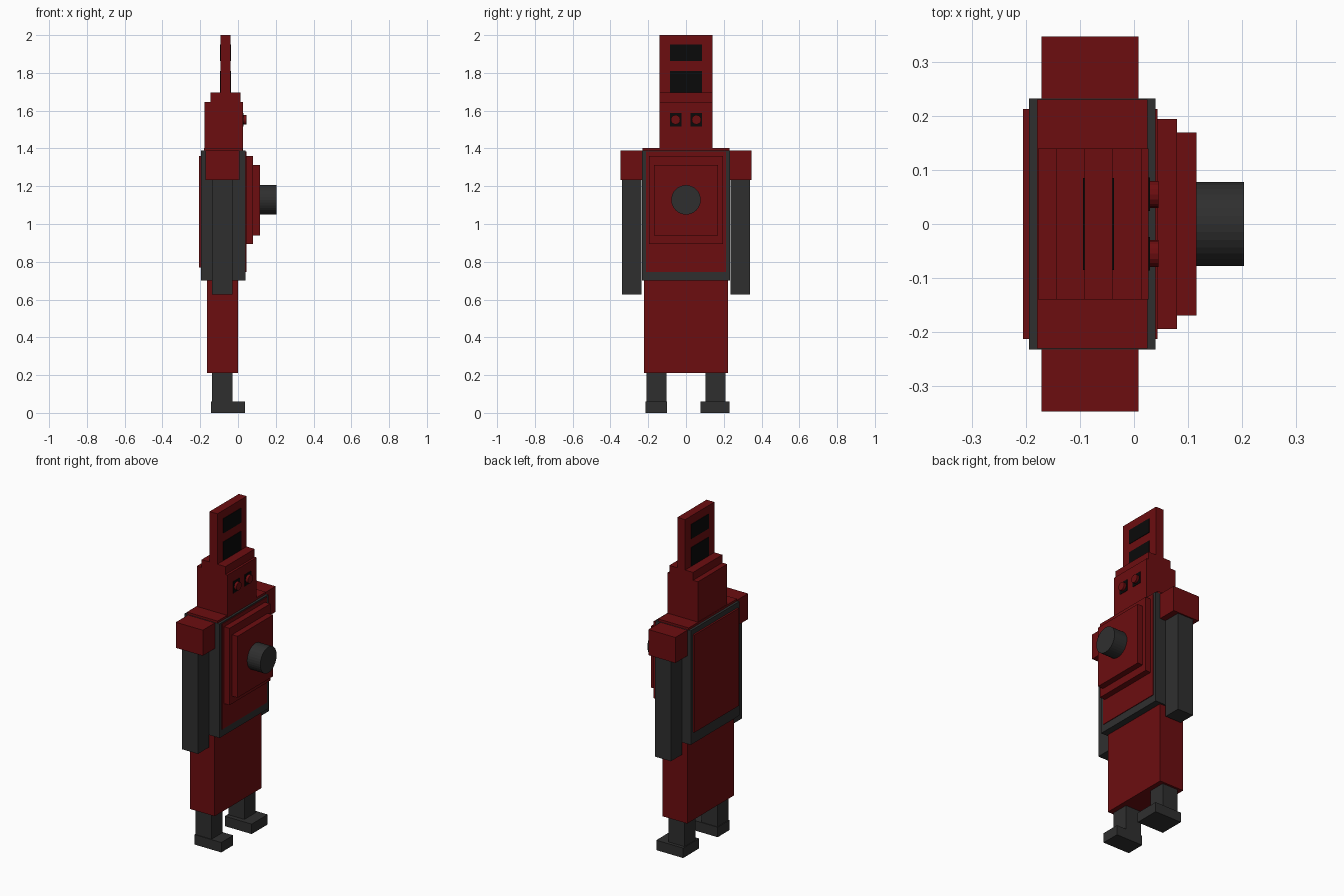
import bpy
import math

cube = bpy.data.objects.get("Cube")
if cube:
    bpy.data.objects.remove(cube, do_unlink=True)


def material(name, colour):
    m = bpy.data.materials.new(name)
    m.use_nodes = True
    m.diffuse_color = (*colour, 1)
    bsdf = next(n for n in m.node_tree.nodes if n.type == "BSDF_PRINCIPLED")
    bsdf.inputs["Base Color"].default_value = (*colour, 1)
    bsdf.inputs["Roughness"].default_value = 0.7
    return m


RED = material("dark red", (0.15, 0.004, 0.005))
GREY = material("charcoal grey", (0.028, 0.028, 0.028))
BLACK = material("black", (0.003, 0.003, 0.003))


def finish(name, mat):
    ob = bpy.context.object
    ob.name = name
    ob.data.materials.append(mat)
    bpy.ops.object.transform_apply(location=False, rotation=True, scale=True)
    return ob


def box(name, mat, x, y, z):
    """Box spanning the given (low, high) ranges."""
    spans = (x, y, z)
    bpy.ops.mesh.primitive_cube_add(size=1, location=[sum(s) / 2 for s in spans])
    bpy.context.object.scale = [s[1] - s[0] for s in spans]
    return finish(name, mat)


def rod(name, mat, radius, x, y, z, sides=32):
    """Cylinder lying along x."""
    bpy.ops.mesh.primitive_cylinder_add(
        vertices=sides, radius=radius, depth=x[1] - x[0],
        location=(sum(x) / 2, y, z), rotation=(0, math.pi / 2, 0))
    return finish(name, mat)


def sided(side, low, high):
    """Range mirrored to one side of the body."""
    return tuple(sorted((side * low, side * high)))


# Torso with its red cap and plates
box("torso", GREY, (-0.195, 0.04), (-0.233, 0.233), (0.70, 1.39))
box("torso_cap", RED, (-0.18, 0.025), (-0.231, 0.231), (1.38, 1.403))
box("chest_plate", RED, (0.03, 0.044), (-0.213, 0.213), (0.745, 1.383))
box("back_plate", RED, (-0.206, -0.19), (-0.213, 0.213), (0.77, 1.36))

# Stepped chest panels and barrel
box("chest_panel_lower", RED, (0.04, 0.08), (-0.195, 0.195), (0.895, 1.36))
box("chest_panel_upper", RED, (0.08, 0.116), (-0.17, 0.17), (0.94, 1.312))
rod("chest_barrel", GREY, 0.078, (0.11, 0.204), 0, 1.128)

# Lower body
box("lower_body", RED, (-0.165, 0.0), (-0.223, 0.223), (0.212, 0.70))

# Head, brow step and tall fin
box("head", RED, (-0.178, 0.027), (-0.14, 0.14), (1.39, 1.647))
box("head_step", RED, (-0.145, 0.014), (-0.14, 0.14), (1.647, 1.695))
box("head_fin", RED, (-0.092, -0.04), (-0.14, 0.14), (1.695, 2.0))

# Dark windows on both faces of the fin
for face, x in (("front", (-0.042, -0.037)), ("back", (-0.095, -0.09))):
    box("fin_window_upper_" + face, BLACK, x, (-0.085, 0.085), (1.862, 1.95))
    box("fin_window_lower_" + face, BLACK, x, (-0.085, 0.085), (1.697, 1.81))

# Paired parts: eyes, shoulders, arms, legs and feet
for label, side, foot in (("near", -1, (0.10, 0.214)), ("far", 1, (0.077, 0.23))):
    box(label + "_eye_socket", BLACK, (0.024, 0.03),
        sided(side, 0.024, 0.086), (1.517, 1.587))
    rod(label + "_eye", RED, 0.025, (0.025, 0.045), side * 0.055, 1.552, 16)
    box(label + "_shoulder", RED, (-0.172, 0.008),
        sided(side, 0.23, 0.348), (1.233, 1.388))
    box(label + "_arm", GREY, (-0.137, -0.03),
        sided(side, 0.235, 0.34), (0.626, 1.235))
    box(label + "_leg", GREY, (-0.137, -0.03),
        sided(side, 0.104, 0.21), (0.05, 0.22))
    box(label + "_foot", GREY, (-0.142, 0.038), sided(side, *foot), (0.0, 0.06))
